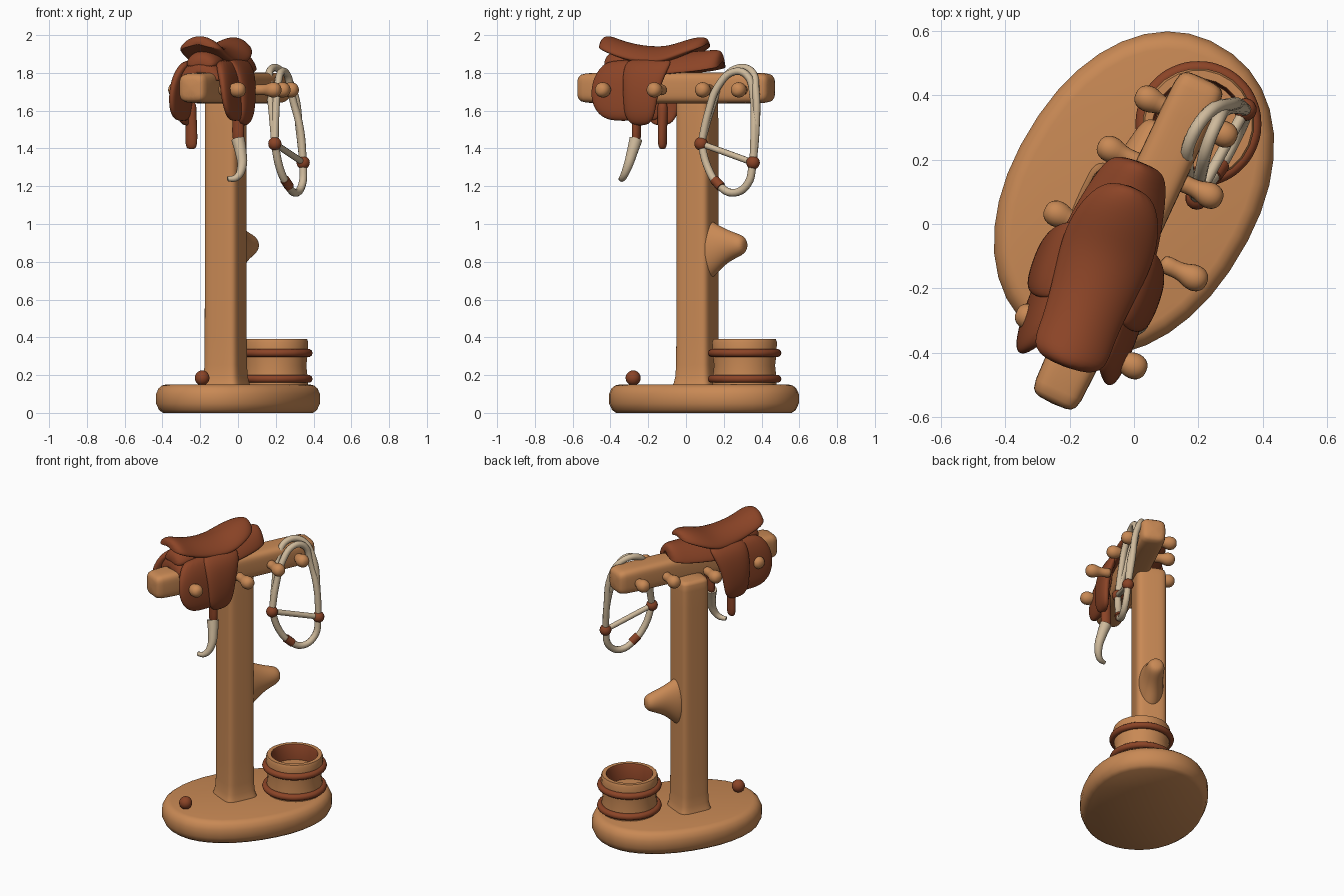
import bpy, bmesh, math
from mathutils import Matrix, Vector

cube = bpy.data.objects.get("Cube")
if cube:
    bpy.data.objects.remove(cube, do_unlink=True)


def material(name, rgb):
    m = bpy.data.materials.new(name)
    m.use_nodes = True
    m.diffuse_color = (*rgb, 1)
    m.node_tree.nodes["Principled BSDF"].inputs["Base Color"].default_value = (*rgb, 1)
    return m


wood = material("tan wood", (0.58, 0.25, 0.09))
leather = material("brown leather", (0.26, 0.058, 0.02))
rope = material("cream rope", (0.62, 0.49, 0.33))


def frame(x, y, degrees):
    return Matrix.Translation((x, y, 0)) @ Matrix.Rotation(-math.radians(degrees), 4, 'Z')


# Axis swaps: a loft grows along its local z
ALONG_Y = Matrix(((1, 0, 0, 0), (0, 0, 1, 0), (0, 1, 0, 0), (0, 0, 0, 1)))
ALONG_X = Matrix(((0, 0, 1, 0), (1, 0, 0, 0), (0, 1, 0, 0), (0, 0, 0, 1)))

beam_frame = frame(-0.017, -0.05, 25)
saddle_frame = frame(-0.1, -0.13, 20)


def add_object(name, bm, mat, subdiv=0, angle=60):
    bmesh.ops.recalc_face_normals(bm, faces=bm.faces)
    for f in bm.faces:
        f.smooth = True
    me = bpy.data.meshes.new(name)
    bm.to_mesh(me)
    bm.free()
    me.materials.append(mat)
    ob = bpy.data.objects.new(name, me)
    bpy.context.collection.objects.link(ob)
    if subdiv:
        mod = ob.modifiers.new("Smooth", 'SUBSURF')
        mod.levels = mod.render_levels = subdiv
    else:
        me.set_sharp_from_angle(angle=math.radians(angle))
    return ob


def loft(name, mat, stations, matrix, n=16, power=2, subdiv=2, droop=0.0):
    """Skin rounded sections (centre x, centre y, z, half x, half y)."""
    bm = bmesh.new()
    rings = []
    for cx, cy, z, a, b in stations:
        ring = []
        for i in range(n):
            t = 2 * math.pi * (i + 0.5) / n
            c, s = math.cos(t), math.sin(t)
            px = math.copysign(abs(c) ** (2 / power), c)
            py = math.copysign(abs(s) ** (2 / power), s)
            ring.append(bm.verts.new(matrix @ Vector((cx + a * px, cy + b * py - droop * px * px, z))))
        rings.append(ring)
    for r, q in zip(rings, rings[1:]):
        for i in range(n):
            bm.faces.new((r[i], r[(i + 1) % n], q[(i + 1) % n], q[i]))
    bm.faces.new(rings[0])
    bm.faces.new(rings[-1])
    return add_object(name, bm, mat, subdiv)


def ball(name, mat, centre, radius):
    bm = bmesh.new()
    bmesh.ops.create_uvsphere(bm, u_segments=14, v_segments=10, radius=radius,
                              matrix=Matrix.Translation(centre))
    return add_object(name, bm, mat)


def tube(name, mat, points, radius, end_radius=None):
    cu = bpy.data.curves.new(name, 'CURVE')
    cu.dimensions = '3D'
    cu.bevel_depth = 1
    cu.bevel_resolution = 3
    cu.resolution_u = 5
    cu.use_fill_caps = True
    sp = cu.splines.new('BEZIER')
    sp.bezier_points.add(len(points) - 1)
    end = radius if end_radius is None else end_radius
    for i, (bp, p) in enumerate(zip(sp.bezier_points, points)):
        bp.co = p
        bp.handle_left_type = bp.handle_right_type = 'AUTO'
        bp.radius = radius + (end - radius) * i / (len(points) - 1)
    cu.materials.append(mat)
    ob = bpy.data.objects.new(name, cu)
    bpy.context.collection.objects.link(ob)
    return ob


# Oval base slab
loft("base", wood, [(0, 0, z, 0.53 * k, 0.53 * k - 0.15) for z, k in
     ((0, 0.93), (0.015, 0.97), (0.05, 1), (0.1, 1), (0.13, 0.975), (0.145, 0.94), (0.15, 0.9))],
     frame(0, 0.095, 31 - 90), n=36, power=2.15, subdiv=0)
ball("base_stud", leather, (-0.19, -0.28, 0.185), 0.04)

# Upright post with a flared foot and a branch stub
loft("post", wood, [(0, 0, z, w, w) for z, w in
     ((0.1, 0.125), (0.14, 0.115), (0.18, 0.097), (0.3, 0.095), (1, 0.095),
      (1.6, 0.095), (1.67, 0.095), (1.685, 0.085))],
     frame(-0.065, 0.06, 25), n=24, power=5, subdiv=1)
loft("branch_stub", wood, [(0, h, d, a, b) for d, h, a, b in
     ((0.05, 0.86, 0.085, 0.18), (0.1, 0.865, 0.075, 0.145), (0.16, 0.88, 0.062, 0.1),
      (0.22, 0.885, 0.058, 0.072), (0.27, 0.888, 0.052, 0.055), (0.295, 0.888, 0.03, 0.03))],
     frame(-0.065, 0.06, 30) @ ALONG_Y)

# Cross beam
loft("beam", wood, [(0, 1.72, y, w, w) for y, w in
     ((-0.56, 0.05), (-0.545, 0.075), (-0.5, 0.083), (0, 0.083), (0.49, 0.083),
      (0.54, 0.076), (0.555, 0.05))],
     beam_frame @ ALONG_Y, n=24, power=4, subdiv=1)

# Paired pegs through the beam
for y, reach in ((-0.347, 0.18), (-0.02, 0.235), (0.232, 0.17), (0.423, 0.13)):
    for side, word in ((1, "left"), (-1, "right")):
        loft("peg_" + word, wood, [(y, 1.71, reach + d, r, r) for d, r in
             ((-0.12, 0.035), (-0.07, 0.028), (-0.04, 0.03), (-0.015, 0.044),
              (0.015, 0.044), (0.035, 0.03), (0.042, 0.012))],
             beam_frame @ Matrix.Scale(side, 4, (1, 0, 0)) @ ALONG_X, n=10, subdiv=1)

# Bucket with leather lining and two hoops
bucket = loft("bucket", wood, [(0, 0, z, r, r) for z, r in
              ((0.14, 0.172), (0.19, 0.17), (0.25, 0.163), (0.31, 0.17), (0.375, 0.173),
               (0.39, 0.167), (0.39, 0.142), (0.38, 0.137), (0.29, 0.132))],
              frame(0.2, 0.31, 0), n=24, subdiv=0)
bucket.data.materials.append(leather)
for f in bucket.data.polygons:
    if math.hypot(f.center.x - 0.2, f.center.y - 0.31) > 0.1 and f.center.z > 0.29:
        to_axis = Vector((0.2 - f.center.x, 0.31 - f.center.y, 0))
        if f.normal.dot(to_axis.normalized()) > 0.5:
            f.material_index = 1
for height in (0.18, 0.317):
    ring = [(0.2 + 0.174 * math.cos(math.pi * i / 8), 0.31 + 0.174 * math.sin(math.pi * i / 8), height)
            for i in range(16)]
    hoop = tube("bucket_hoop", leather, ring, 0.021)
    hoop.data.splines[0].use_cyclic_u = True

# Saddle: under pad, then the upturned seat
saddle = saddle_frame @ ALONG_Y
loft("saddle_pad", leather, [(0, h, y, a, b) for y, h, a, b in
     ((-0.32, 1.82, 0.1, 0.02), (-0.28, 1.84, 0.135, 0.045), (-0.1, 1.85, 0.165, 0.05),
      (0.1, 1.87, 0.155, 0.045), (0.24, 1.88, 0.125, 0.04), (0.32, 1.895, 0.1, 0.035),
      (0.345, 1.895, 0.06, 0.015))], saddle, droop=0.07)
loft("saddle_seat", leather, [(0, h, y, a, b) for y, h, a, b in
     ((-0.335, 1.97, 0.07, 0.015), (-0.3, 1.965, 0.125, 0.04), (-0.22, 1.93, 0.12, 0.04),
      (-0.1, 1.9, 0.13, 0.045), (0.03, 1.895, 0.15, 0.045), (0.12, 1.925, 0.145, 0.045),
      (0.21, 1.96, 0.115, 0.035), (0.265, 1.975, 0.06, 0.012))], saddle, droop=0.035)
loft("pommel", leather, [(0, h, y, a, b) for y, h, a, b in
     ((-0.31, 1.86, 0.06, 0.02), (-0.28, 1.87, 0.09, 0.05), (-0.18, 1.88, 0.1, 0.05),
      (-0.1, 1.87, 0.06, 0.03))], saddle, droop=0.02)

# Side flaps and stirrup straps, mirrored
for side, word in ((1, "left"), (-1, "right")):
    half = saddle_frame @ Matrix.Scale(side, 4, (1, 0, 0))
    loft("front_flap_" + word, leather, [(x, y, z, a, b) for z, x, a, y, b in
         ((1.545, 0.15, 0.012, -0.16, 0.07), (1.575, 0.155, 0.026, -0.17, 0.13),
          (1.65, 0.15, 0.03, -0.18, 0.165), (1.74, 0.14, 0.032, -0.18, 0.165),
          (1.81, 0.12, 0.035, -0.18, 0.14), (1.87, 0.09, 0.03, -0.17, 0.1))], half, power=2.6)
    loft("stirrup_flap_" + word, leather, [(x, y, z, a, b) for z, x, a, y, b in
         ((1.52, 0.16, 0.015, -0.06, 0.04), (1.56, 0.175, 0.027, -0.06, 0.085),
          (1.66, 0.18, 0.03, -0.055, 0.095), (1.76, 0.17, 0.03, -0.045, 0.115),
          (1.84, 0.14, 0.035, -0.03, 0.13), (1.88, 0.1, 0.025, -0.02, 0.12))], half, power=2.4)
    low, shift = (1.43, -0.09) if side > 0 else (1.395, -0.045)
    loft("stirrup_strap_" + word, leather, [(0.14, shift, low + z, a, b) for z, a, b in
         ((0, 0.02, 0.014), (0.02, 0.035, 0.025), (0.1, 0.034, 0.024),
          (0.18, 0.028, 0.028), (0.26, 0.03, 0.03))], half, n=12, subdiv=1)

# Curved tip hanging from the left strap
tube("stirrup_hook", rope, [(0, -0.265, 1.45), (0.015, -0.285, 1.38), (0.02, -0.31, 1.3),
     (-0.01, -0.335, 1.245), (-0.055, -0.345, 1.238)], 0.036, 0.013)

# Rope bridle looped over the back peg
near, far = (0.195, 0.08, 1.425), (0.345, 0.355, 1.325)
tube("bridle_loop_inner", rope, [near, (0.18, 0.13, 1.6), (0.165, 0.19, 1.75), (0.175, 0.26, 1.82),
     (0.23, 0.345, 1.81), (0.295, 0.37, 1.7), (0.325, 0.37, 1.5), far], 0.02)
tube("bridle_loop_outer", rope, [near, (0.2, 0.12, 1.6), (0.21, 0.17, 1.73), (0.23, 0.25, 1.805),
     (0.26, 0.32, 1.79), (0.285, 0.355, 1.68), (0.33, 0.36, 1.5), far], 0.02)
tube("bridle_noseband", rope, [near, (0.22, 0.115, 1.3), (0.26, 0.17, 1.21), (0.305, 0.25, 1.165),
     (0.34, 0.325, 1.21), far], 0.021)
tube("bridle_bar", rope, [near, far], 0.017)
tube("bridle_wrap", leather, [(0.247, 0.15, 1.235), (0.272, 0.185, 1.197)], 0.026)
for knot in (near, far):
    ball("bridle_knot", leather, knot, 0.036)
